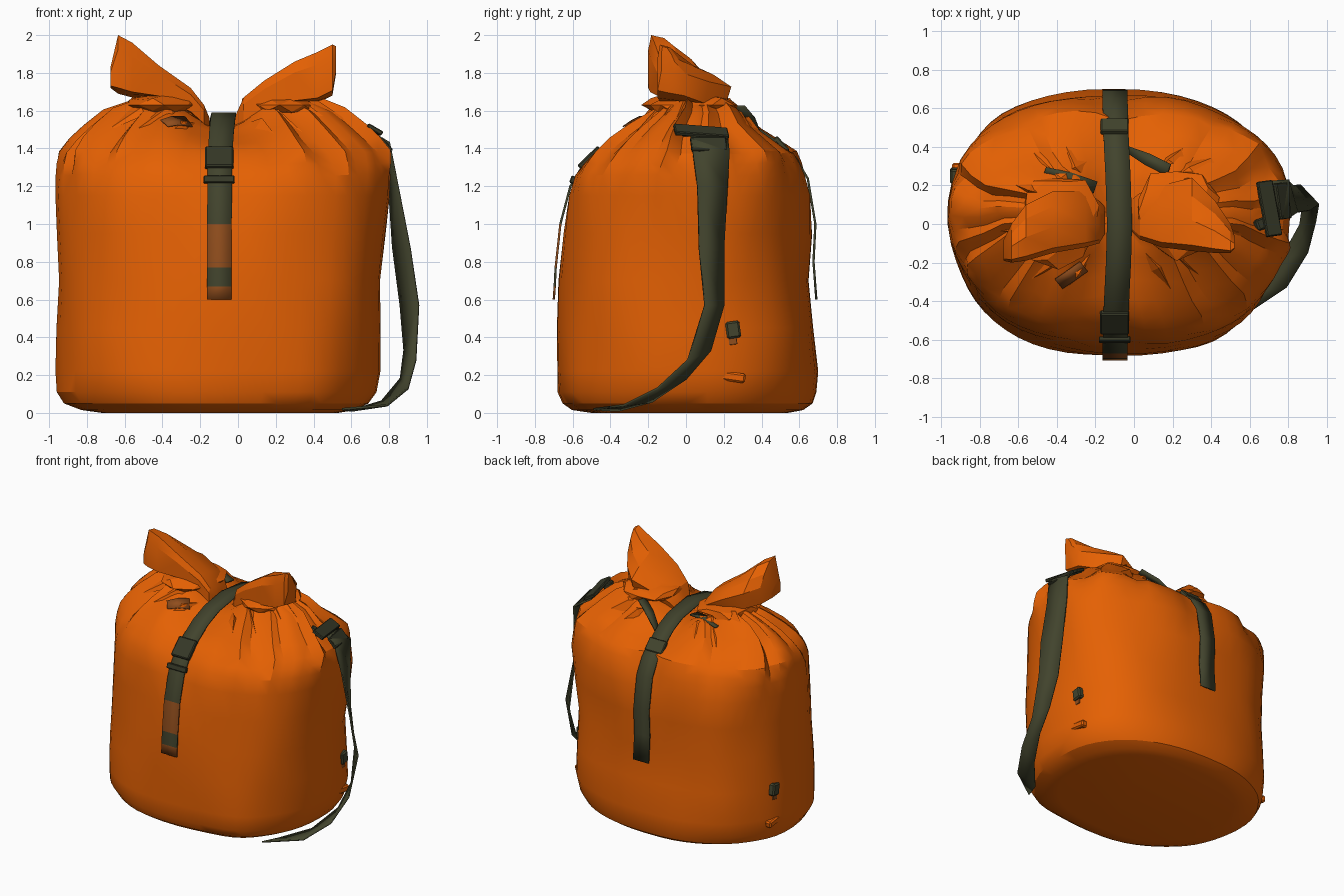
import bpy, bmesh, math, random
from mathutils import Vector, Euler, noise
from mathutils.bvhtree import BVHTree

random.seed(4)
cube = bpy.data.objects.get("Cube")
if cube:
    bpy.data.objects.remove(cube, do_unlink=True)


def material(name, rgb):
    m = bpy.data.materials.new(name)
    m.use_nodes = True
    col = (*rgb, 1)
    m.diffuse_color = col
    bsdf = m.node_tree.nodes["Principled BSDF"]
    bsdf.inputs["Base Color"].default_value = col
    bsdf.inputs["Roughness"].default_value = 0.8
    return m


ORANGE = material("orange fabric", (0.78, 0.118, 0.001))
OLIVE = material("olive webbing", (0.054, 0.057, 0.026))
DARK = material("dark olive buckle", (0.036, 0.039, 0.02))
BROWN = material("worn brown webbing", (0.28, 0.075, 0.012))


def finish(name, bm, mats, angle=28, thickness=0):
    bmesh.ops.recalc_face_normals(bm, faces=bm.faces)
    me = bpy.data.meshes.new(name)
    bm.to_mesh(me)
    bm.free()
    for m in mats:
        me.materials.append(m)
    ob = bpy.data.objects.new(name, me)
    bpy.context.collection.objects.link(ob)
    if thickness:
        mod = ob.modifiers.new("thickness", "SOLIDIFY")
        mod.thickness = thickness
        mod.offset = 0
    bpy.ops.object.select_all(action="DESELECT")
    ob.select_set(True)
    bpy.context.view_layer.objects.active = ob
    bpy.ops.object.shade_smooth_by_angle(angle=math.radians(angle))
    return ob


def loft(bm, rings):
    """Skin closed rings of points and cap both ends."""
    loops = [[bm.verts.new(p) for p in ring] for ring in rings]
    n = len(loops[0])
    for a, b in zip(loops, loops[1:]):
        for i in range(n):
            j = (i + 1) % n
            bm.faces.new((a[i], a[j], b[j], b[i]))
    bm.faces.new(loops[0])
    bm.faces.new(loops[-1])


def ribbon(name, pairs, mats=(OLIVE,), rule=None, thickness=0.012):
    bm = bmesh.new()
    rows = [[bm.verts.new(p) for p in pair] for pair in pairs]
    for a, b in zip(rows, rows[1:]):
        f = bm.faces.new((a[0], a[1], b[1], b[0]))
        if rule:
            f.material_index = rule(f.calc_center_median())
    return finish(name, bm, mats, thickness=thickness)


def box(name, loc, size, rot=(0, 0, 0), mat=DARK):
    bm = bmesh.new()
    bmesh.ops.create_cube(bm, size=1)
    bmesh.ops.scale(bm, vec=size, verts=bm.verts)
    bmesh.ops.bevel(bm, geom=bm.edges[:], offset=min(size) * 0.2, segments=1, affect="EDGES")
    e = Euler([math.radians(a) for a in rot])
    bmesh.ops.rotate(bm, matrix=e.to_matrix(), verts=bm.verts)
    bmesh.ops.translate(bm, vec=loc, verts=bm.verts)
    return finish(name, bm, [mat])


# Bag body: z, left and right x, front and back y of each ring
LEVELS = [
    (0.00, -0.72, 0.53, -0.50, 0.54), (0.015, -0.82, 0.62, -0.60, 0.61),
    (0.05, -0.91, 0.69, -0.65, 0.66), (0.11, -0.945, 0.73, -0.68, 0.68),
    (0.22, -0.95, 0.745, -0.685, 0.69), (0.45, -0.95, 0.75, -0.68, 0.67),
    (0.70, -0.945, 0.755, -0.665, 0.645), (0.95, -0.945, 0.77, -0.64, 0.66),
    (1.15, -0.945, 0.785, -0.615, 0.665), (1.26, -0.95, 0.80, -0.59, 0.64),
    (1.32, -0.95, 0.80, -0.55, 0.62), (1.38, -0.94, 0.79, -0.50, 0.59),
    (1.45, -0.885, 0.72, -0.42, 0.49), (1.52, -0.81, 0.64, -0.32, 0.39),
    (1.60, -0.71, 0.54, -0.20, 0.32), (1.65, -0.56, 0.42, -0.14, 0.26),
    (1.66, -0.30, 0.15, -0.06, 0.14), (1.66, -0.16, -0.02, 0.0, 0.08),
]
SEGMENTS = 56
pleat = [random.uniform(-1, 1) for i in range(SEGMENTS)]


def body_ring(level):
    z, x0, x1, y0, y1 = level
    cx, cy = (x0 + x1) / 2, (y0 + y1) / 2
    rx, ry = (x1 - x0) / 2, (y1 - y0) / 2
    gather = max(0, min(1, (z - 1.2) / 0.28))
    power = 2 / (2.42 - 0.35 * gather)
    pts = []
    for i in range(SEGMENTS):
        a = math.tau * i / SEGMENTS
        c, s = math.cos(a), math.sin(a)
        dent = noise.noise(Vector((c * 1.8, s * 1.8, z * 2.2))) * 0.03 + 0.008
        # The front right corner is softer than the others
        dent -= 0.09 * max(0, -c) * max(0, -s)
        k = 1 + gather * 0.06 * pleat[i] + (dent if z > 0.01 else 0)
        x = cx + math.copysign(abs(c) ** power, c) * rx * k
        y = cy + math.copysign(abs(s) ** power, s) * ry * k
        # The cinch strap presses a groove and pulls the middle of the top down
        press = math.exp(-((x + 0.1) / 0.15) ** 2)
        groove = 0.05 * max(0, min(1, (z - 0.95) / 0.3)) * min(1, abs(y) / 0.3)
        y -= math.copysign(groove * press, s)
        sag = max(0, z - 1.40) * 0.6 * math.exp(-((x + 0.09) / 0.2) ** 2)
        pts.append((x, y, z - sag + gather * 0.018 * pleat[i] * (1 - press)))
    return pts


bm = bmesh.new()
loft(bm, [body_ring(v) for v in LEVELS])
bmesh.ops.triangulate(bm, faces=[f for f in bm.faces if len(f.verts) == 4])
tree = BVHTree.FromBMesh(bm)
finish("bag_body", bm, [ORANGE], 28)


def on_top(x, y, lift=0.0):
    hit = tree.ray_cast(Vector((x, y, 3)), Vector((0, 0, -1)))[0]
    return Vector((x, y, (hit.z if hit else 1.3) + lift))


# Sharp fabric folds radiating from the neck
bm = bmesh.new()
for i in range(24):
    a = math.tau * (i + random.uniform(-0.35, 0.35)) / 24
    d = Vector((math.cos(a) * 0.80, math.sin(a) * 0.54))
    side = Vector((-math.sin(a), math.cos(a))) * random.uniform(0.03, 0.065)
    c = Vector((-0.09, 0.05))
    start, mid, end = (c + d * t for t in (random.uniform(0.2, 0.35), random.uniform(0.5, 0.65),
                                           random.uniform(0.8, 0.97)))
    if abs(mid.x + 0.1) < 0.14:
        continue
    tip_a, tip_b = (bm.verts.new(on_top(*p, -0.01)) for p in (start, end))
    low_a, low_b = (bm.verts.new(on_top(*p, -0.01)) for p in (mid + side, mid - side))
    crest = bm.verts.new(on_top(*(mid + side * 0.5), random.uniform(0.015, 0.035)))
    for u, v in ((tip_a, low_a), (low_a, tip_b), (tip_b, low_b), (low_b, tip_a)):
        bm.faces.new((u, v, crest))
finish("shoulder_folds", bm, [ORANGE], 15)

# Knotted ears: x, front y, back y, bottom z, top z of each section
EAR_SECTION = [(0.0, 0.1), (0.0, 0.75), (0.08, 1.0), (0.42, 0.95), (0.75, 0.7), (1.0, 0.42), (0.92, 0.0), (0.4, 0.05)]


def ear(name, stations):
    bm = bmesh.new()
    loft(bm, [[(x, y0 + u * (y1 - y0), z0 + v * (z1 - z0)) for u, v in EAR_SECTION]
              for x, y0, y1, z0, z1 in stations])
    bmesh.ops.triangulate(bm, faces=bm.faces)
    finish(name, bm, [ORANGE], 25)


ear("right_ear", [
    (-0.15, -0.05, 0.09, 1.48, 1.56), (-0.18, -0.10, 0.12, 1.52, 1.63),
    (-0.25, -0.12, 0.17, 1.58, 1.72), (-0.42, -0.15, 0.17, 1.66, 1.84),
    (-0.56, -0.19, 0.10, 1.67, 1.96), (-0.635, -0.20, 0.0, 1.69, 2.00),
    (-0.675, -0.19, -0.08, 1.72, 1.83)])
ear("left_ear", [
    (-0.02, -0.03, 0.12, 1.48, 1.56), (0.03, -0.08, 0.16, 1.53, 1.67),
    (0.14, -0.12, 0.20, 1.58, 1.76), (0.30, -0.14, 0.24, 1.63, 1.86),
    (0.42, -0.15, 0.12, 1.64, 1.91), (0.50, -0.15, 0.00, 1.68, 1.95),
    (0.52, -0.13, -0.06, 1.80, 1.94)])
# Bunched fabric at the foot of each ear
for name, x, y in (("right_bunch", -0.39, 0.02), ("left_bunch", 0.22, 0.06)):
    bm = bmesh.new()
    bmesh.ops.create_icosphere(bm, subdivisions=2, radius=1)
    for v in bm.verts:
        v.co *= random.uniform(0.85, 1.1)
        v.co = Vector((x + v.co.x * 0.22, y + v.co.y * 0.24, 1.63 + v.co.z * 0.065))
    finish(name, bm, [ORANGE], 20)

# Cinch strap over the top, worn brown on the lower front
PATH = [(-0.70, 0.60), (-0.695, 0.67), (-0.69, 0.77), (-0.665, 1.0), (-0.612, 1.2), (-0.54, 1.32), (-0.44, 1.41),
        (-0.33, 1.49), (-0.2, 1.55), (0, 1.585), (0.25, 1.555), (0.37, 1.51), (0.49, 1.43),
        (0.58, 1.35), (0.645, 1.24), (0.685, 1.0), (0.675, 0.8), (0.69, 0.6)]


def worn(c):
    return int(c.y < 0 and c.z < 1.0 and not 0.67 < c.z < 0.77)


ribbon("cinch_strap",
       [[(-0.10 + 0.025 * math.exp(-y * y * 6) + s * 0.065, y, z) for s in (-1, 1)] for y, z in PATH],
       (OLIVE, BROWN), worn)
box("front_buckle", (-0.10, -0.51, 1.35), (0.15, 0.035, 0.15), (-46, 0, 0))
box("front_buckle_bar", (-0.10, -0.60, 1.235), (0.165, 0.025, 0.04), (-20, 0, 0))
box("back_buckle", (-0.10, 0.505, 1.42), (0.145, 0.03, 0.10), (42, 0, 0), OLIVE)

# Loose carrying strap on the left side
ribbon("shoulder_strap", [
    ((0.68, 0.02, 1.50), (0.66, 0.22, 1.47)), ((0.80, 0.03, 1.43), (0.80, 0.23, 1.38)),
    ((0.845, 0.06, 1.2), (0.80, 0.22, 1.2)), ((0.91, 0.07, 0.87), (0.82, 0.20, 0.88)),
    ((0.955, 0.10, 0.57), (0.86, 0.20, 0.57)), ((0.94, 0.01, 0.28), (0.88, 0.13, 0.33)),
    ((0.90, -0.15, 0.13), (0.86, 0.0, 0.18)), ((0.79, -0.33, 0.04), (0.76, -0.18, 0.06)),
    ((0.55, -0.49, 0.02), (0.60, -0.36, 0.012))])
box("strap_anchor", (0.70, 0.08, 1.49), (0.09, 0.29, 0.025), (-5, 30, 8))
box("strap_slider", (0.77, 0.12, 1.42), (0.09, 0.19, 0.025), (0, 50, 8))
box("strap_stitch_tab", (0.66, 0.0, 1.495), (0.07, 0.06, 0.04), (0, 30, 20))

# Dark cord ends behind the knot
for name, a, b in (("right_cord", (-0.46, 0.28), (-0.20, 0.19)), ("left_cord", (-0.04, 0.39), (0.18, 0.28))):
    p, q = on_top(*a, 0.015), on_top(*b, 0.03)
    m = (p + q) / 2 + Vector((0, 0, 0.02))
    w = Vector((0.01, 0.03, 0.0))
    ribbon(name, [(p - w * 0.5, p + w * 0.5), (m - w, m + w), (q - w, q + w)])

# Worn patch on the front right shoulder
ribbon("shoulder_patch", [[on_top(x + s * 0.02, y - s * 0.025, 0.018) for s in (-1, 1)]
                          for x, y in ((-0.39, -0.31), (-0.33, -0.27), (-0.26, -0.22))], (BROWN,), thickness=0.005)

# Small loops low on both sides, each with a worn mark and a fabric patch below
for name, sign in (("left", 1), ("right", -1)):
    hit = tree.ray_cast(Vector((2 * sign, 0.25, 0.44)), Vector((-sign, 0, 0)))[0]
    box(name + "_side_loop", hit, (0.05, 0.075, 0.09), (8, 0, 0), OLIVE)
    box(name + "_side_mark", hit + Vector((0.004 * sign, -0.01, -0.06)), (0.009, 0.06, 0.04), (8, 0, 0), BROWN)
    box(name + "_side_patch", hit + Vector((-0.01 * sign, 0, -0.25)), (0.05, 0.13, 0.05), (-8, 0, 0), ORANGE)
